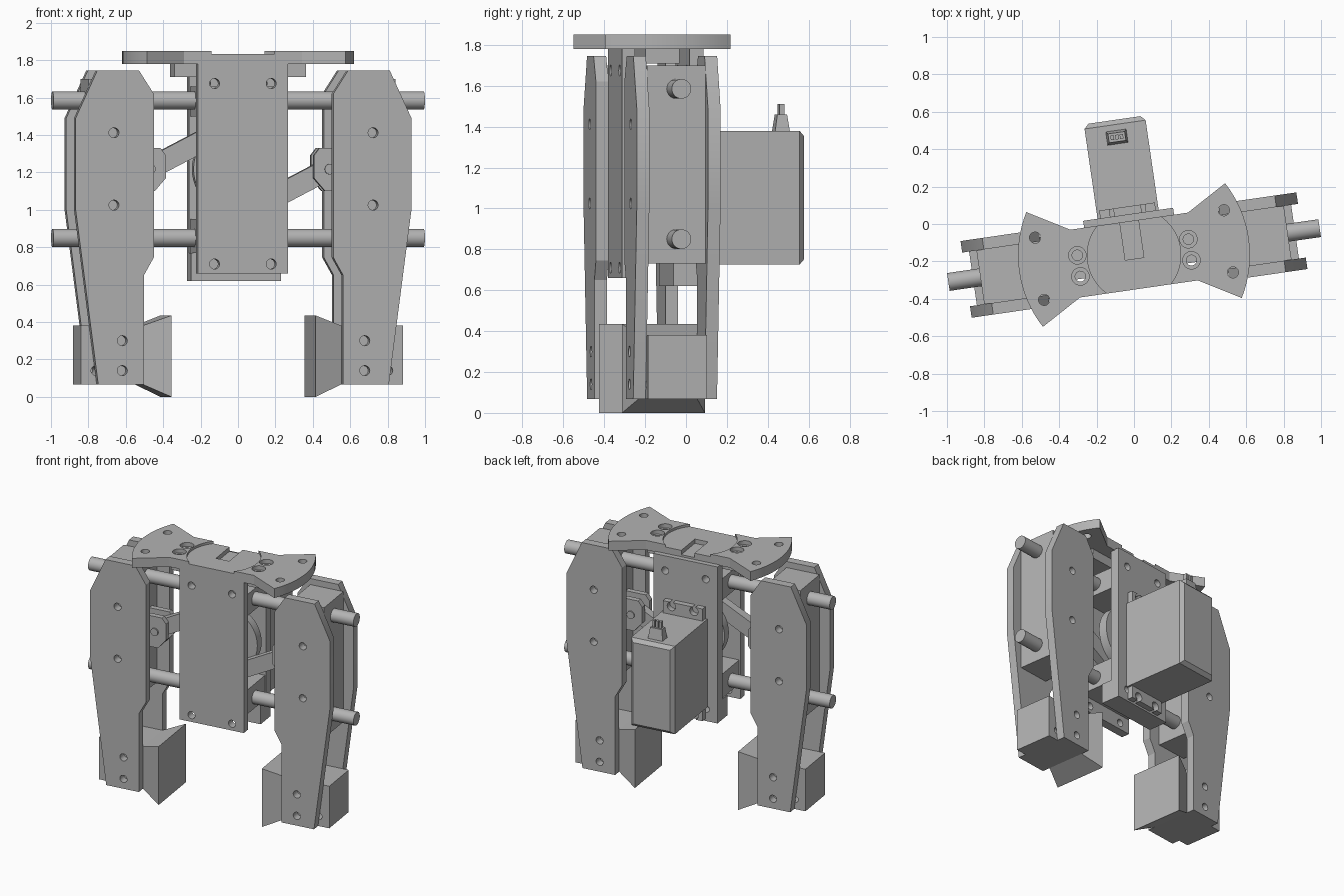
import bpy, bmesh
from math import sin, cos, pi, radians, atan2
from mathutils import Matrix, Vector

old = bpy.data.objects.get("Cube")
if old:
    bpy.data.objects.remove(old, do_unlink=True)

GREY = (0.45, 0.45, 0.45, 1)
mat = bpy.data.materials.new("machined grey")
mat.use_nodes = True
mat.diffuse_color = GREY
mat.node_tree.nodes["Principled BSDF"].inputs["Base Color"].default_value = GREY

# The whole gripper is turned slightly about the vertical
PLACE = Matrix.Translation((0, -0.166, 0)) @ Matrix.Rotation(radians(8.25), 4, 'Z')
parts = []


def finish(name, bm):
    bmesh.ops.recalc_face_normals(bm, faces=bm.faces)
    me = bpy.data.meshes.new(name)
    bm.to_mesh(me)
    bm.free()
    me.materials.append(mat)
    ob = bpy.data.objects.new(name, me)
    bpy.context.collection.objects.link(ob)
    parts.append(ob)
    return ob


def loft(name, ring_a, ring_b):
    bm = bmesh.new()
    a = [bm.verts.new(p) for p in ring_a]
    b = [bm.verts.new(p) for p in ring_b]
    bm.faces.new(a)
    bm.faces.new(b)
    for i in range(len(a)):
        j = (i + 1) % len(a)
        bm.faces.new((a[i], a[j], b[j], b[i]))
    return finish(name, bm)


def prism(name, pts, axis, lo, hi):
    """Extrude a 2D outline along an axis."""
    def at(p, h):
        return {'x': (h, *p), 'y': (p[0], h, p[1]), 'z': (*p, h)}[axis]
    return loft(name, [at(p, lo) for p in pts], [at(p, hi) for p in pts])


def box(name, x, y, z):
    pts = [(x[0], y[0]), (x[1], y[0]), (x[1], y[1]), (x[0], y[1])]
    return prism(name, pts, 'z', *z)


def cyl(name, c, r, axis, lo, hi, n=32):
    pts = [(c[0] + r * cos(2 * pi * i / n), c[1] + r * sin(2 * pi * i / n)) for i in range(n)]
    return prism(name, pts, axis, lo, hi)


def cut(ob, cutters):
    for c in cutters:
        m = ob.modifiers.new("cut", 'BOOLEAN')
        m.operation, m.solver, m.object = 'DIFFERENCE', 'EXACT', c
    dg = bpy.context.evaluated_depsgraph_get()
    me = bpy.data.meshes.new_from_object(ob.evaluated_get(dg))
    ob.modifiers.clear()
    ob.data = me
    for c in cutters:
        parts.remove(c)
        bpy.data.objects.remove(c, do_unlink=True)


def hole(c, r, axis, lo, hi):
    return cyl("cutter", c, r, axis, lo, hi, 20)


# Mounting flange: two arc-ended wings joined by a waist
A, R = radians(30), 0.62
arc = [A * (i / 8 - 1) for i in range(17)]
outline = [(R * cos(t), R * sin(t)) for t in arc] + [(0.318, 0.183), (-0.318, 0.183)]
outline += [(-R * cos(t), -R * sin(t)) for t in arc] + [(-0.318, -0.183), (0.318, -0.183)]
flange = prism("mounting_flange", outline, 'z', 1.78, 1.85)
cutters = [cyl("cutter", (0, 0), 0.25, 'z', 1.832, 1.9, 64),
           box("cutter", (-0.05, 0.05), (-0.02, 0.3), (1.80, 1.9))]
for s in (-1, 1):
    cutters += [hole((s * 0.51, y), 0.03, 'z', 1.7, 1.9) for y in (-0.168, 0.168)]
    for y in (-0.072, 0.042):
        cutters += [hole((s * 0.3, y), 0.028, 'z', 1.7, 1.9),
                    hole((s * 0.3, y), 0.047, 'z', 1.82, 1.9)]
cut(flange, cutters)
box("flange_crossbar", (-0.356, 0.356), (-0.085, 0.085), (1.71, 1.78))

# Central housing: front and back plates with rod blocks between
for name, y, z0 in (("housing_front", (-0.183, -0.12), 0.66), ("housing_back", (0.15, 0.22), 0.62)):
    plate = box(name, (-0.243, 0.243), y, (z0, 1.785))
    cut(plate, [hole((x, z), 0.027, 'y', y[0] - 0.1, y[1] + 0.1)
                for x in (-0.153, 0.153) for z in (0.71, 1.675)])
box("upper_rod_block", (-0.235, 0.235), (-0.12, 0.15), (1.5, 1.66))
box("lower_rod_block", (-0.235, 0.235), (-0.12, 0.15), (0.77, 0.95))
box("housing_foot", (-0.243, 0.243), (0.07, 0.15), (0.62, 0.77))

# Guide rods
for name, z in (("upper_rod", 1.585), ("lower_rod", 0.85)):
    cyl(name, (0, z), 0.048, 'x', -1.003, 1.003)

# Motor with chamfered rear end, mounting ears and plug
mx, z0, z1, c = 0.165, 0.725, 1.38, 0.025


def motor_ring(y, d):
    return [(-mx + d, y, z0 + d), (mx - d, y, z0 + d), (mx - d, y, z1 - d), (-mx + d, y, z1 - d)]


loft("motor_body", motor_ring(0.22, 0), motor_ring(0.705, 0))
loft("motor_end", motor_ring(0.705, 0), motor_ring(0.73, c))
for name, z, hz in (("motor_ear_top", (1.38, 1.47), 1.44), ("motor_ear_bottom", (0.635, 0.725), 0.665)):
    ear = box(name, (-0.15, 0.15), (0.22, 0.262), z)
    cut(ear, [hole((x, hz), 0.032, 'y', 0.2, 0.3) for x in (-0.085, 0.085)])


def plug_ring(z, w, d):
    return [(x * w, 0.637 + y * d, z) for x, y in ((-1, -1), (1, -1), (1, 1), (-1, 1))]


loft("plug_base", plug_ring(1.38, 0.055, 0.036), plug_ring(1.46, 0.045, 0.024))
for i in (-1, 0, 1):
    box("plug_pin", (i * 0.025 - 0.009, i * 0.025 + 0.009), (0.625, 0.65), (1.46, 1.51))

# Crank disc on the motor axis
cyl("crank_disc", (0, 1.218), 0.235, 'y', 0.035, 0.1, 48)
cyl("crank_hub", (0, 1.218), 0.09, 'y', 0.1, 0.15)

# Fingers, one per side
PLATE = [(0.565, 1.745), (0.79, 1.745), (0.907, 1.49), (0.907, 1.0), (0.785, 0.067),
         (0.538, 0.067), (0.538, 0.65), (0.485, 0.745), (0.485, 1.62)]
CLEVIS = [(0.6, 1.33), (0.43, 1.33), (0.40, 1.29), (0.40, 1.17), (0.46, 1.10), (0.6, 1.10)]
HOLES = [(0.70, 1.412), (0.70, 1.025), (0.655, 0.30), (0.655, 0.14)]
for side, s in (("left", 1), ("right", -1)):
    def flip(pts):
        return [(s * x, z) for x, z in pts]

    def span(a, b):
        return sorted((s * a, s * b))

    for face, f in (("front", -1), ("back", 1)):
        lo, hi = sorted((f * 0.145, f * 0.207))
        plate = prism(f"{side}_finger_{face}_plate", flip(PLATE), 'y', lo, hi)
        cut(plate, [hole(p, 0.027, 'y', lo - 0.05, hi + 0.05) for p in flip(HOLES)])
        lo, hi = sorted((f * 0.035, f * 0.075))
        prism(f"{side}_clevis_{face}", flip(CLEVIS), 'y', lo, hi)
    box(f"{side}_finger_spacer", span(0.58, 0.83), (-0.145, 0.145), (0.73, 1.70))
    cyl(f"{side}_clevis_pin", (s * 0.485, 1.217), 0.028, 'y', -0.085, 0.085, 20)

    # Fingertip: block between the plates flaring out to a gripping pad
    tip = box(f"{side}_fingertip_block", span(0.538, 0.87), (-0.146, 0.146), (0.067, 0.38))
    cut(tip, [hole((s * 0.79, 0.14), 0.025, 'y', -0.3, 0.3)])

    def tip_ring(x, w, lo, hi):
        return [(s * x, -w, lo), (s * x, w, lo), (s * x, w, hi), (s * x, -w, hi)]

    loft(f"{side}_fingertip_pad", tip_ring(0.538, 0.146, 0.067, 0.38), tip_ring(0.39, 0.205, 0, 0.435))

    # Link from crank pin to clevis, with rounded ends
    a, b = Vector((s * 0.1, 1.217 - s * 0.2)), Vector((s * 0.485, 1.217))
    t = atan2(b.y - a.y, b.x - a.x)
    link = []
    for p, start in ((b, -pi / 2), (a, pi / 2)):
        for i in range(9):
            u = t + start + pi * i / 8
            link.append((p.x + 0.057 * cos(u), p.y + 0.057 * sin(u)))
    prism(f"{side}_link", link, 'y', -0.032, 0.032)
    cyl(f"{side}_crank_pin", a, 0.03, 'y', -0.05, 0.05, 20)

# Place everything and shade
bpy.ops.object.select_all(action='DESELECT')
for ob in parts:
    ob.data.transform(PLACE)
    ob.select_set(True)
bpy.context.view_layer.objects.active = flange
bpy.ops.object.shade_smooth_by_angle(angle=radians(25))
